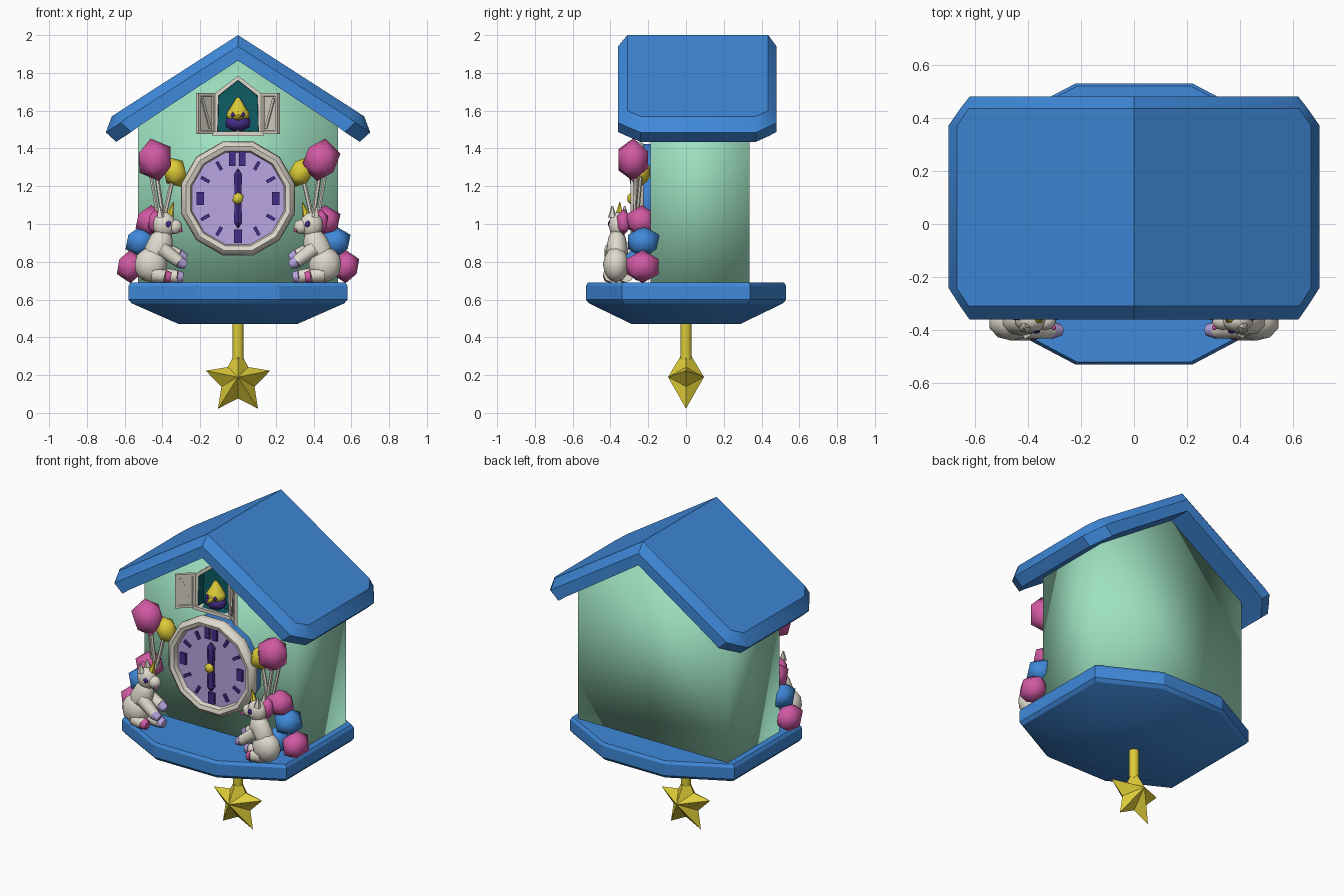
import bpy, bmesh, math
from mathutils import Vector, Matrix

if "Cube" in bpy.data.objects:
    bpy.data.objects.remove(bpy.data.objects["Cube"])


def material(name, rgb):
    m = bpy.data.materials.new(name)
    m.use_nodes = True
    m.diffuse_color = (*rgb, 1)
    m.node_tree.nodes["Principled BSDF"].inputs["Base Color"].default_value = (*rgb, 1)
    return m


BLUE = material("blue", (.05, .25, .70))
MINT = material("mint", (.34, .75, .53))
PINK = material("pink", (.64, .10, .37))
GOLD = material("gold", (.73, .60, .04))
IVORY = material("ivory", (.74, .70, .61))
LILAC = material("lilac", (.49, .38, .76))
PURPLE = material("purple", (.06, .025, .25))
TEAL = material("teal", (.004, .11, .13))


def finish(bm, name, *mats, angle=40):
    """Turn a bmesh into an object, smooth except over edges sharper than angle."""
    bmesh.ops.recalc_face_normals(bm, faces=bm.faces[:])
    for f in bm.faces:
        f.smooth = True
    for e in bm.edges:
        e.smooth = e.calc_face_angle(0) < math.radians(angle)
    me = bpy.data.meshes.new(name)
    bm.to_mesh(me)
    bm.free()
    for m in mats:
        me.materials.append(m)
    ob = bpy.data.objects.new(name, me)
    bpy.context.collection.objects.link(ob)
    return ob


def loft(name, rings, mat, angle=40):
    """Skin a list of equal rings and cap both ends."""
    bm = bmesh.new()
    vs = [[bm.verts.new(p) for p in r] for r in rings]
    n = len(vs[0])
    for a, b in zip(vs, vs[1:]):
        for i in range(n):
            bm.faces.new((a[i], a[(i + 1) % n], b[(i + 1) % n], b[i]))
    bm.faces.new(vs[0])
    bm.faces.new(vs[-1])
    return finish(bm, name, mat, angle=angle)


def lathe(name, profile, cz, n, mat, angle=40):
    """Revolve (radius, y) points about a front-to-back axis at height cz."""
    turn = [2 * math.pi * (i + .5) / n for i in range(n)]
    return loft(name, [[(r * math.sin(t), y, cz + r * math.cos(t)) for t in turn]
                       for r, y in profile], mat, angle)


def ball(name, c, r, mat, tilt=0, detail=2):
    bm = bmesh.new()
    bmesh.ops.create_icosphere(bm, subdivisions=detail, radius=1)
    bm.transform(Matrix.Translation(c) @ Matrix.Rotation(tilt, 4, 'Y')
                 @ Matrix.Diagonal((*r, 1)))
    return finish(bm, name, mat, angle=60)


def rod(name, a, b, r1, r2, mat, n=8):
    a, b = Vector(a), Vector(b)
    bm = bmesh.new()
    bmesh.ops.create_cone(bm, cap_ends=True, segments=n, radius1=r1, radius2=r2,
                          depth=(b - a).length)
    q = (b - a).to_track_quat('Z', 'Y').to_matrix().to_4x4()
    bm.transform(Matrix.Translation((a + b) / 2) @ q)
    return finish(bm, name, mat, angle=50)


def box(name, c, size, mat, ry=0, rz=0, panel=False):
    bm = bmesh.new()
    bmesh.ops.create_cube(bm, size=1)
    bm.transform(Matrix.Diagonal((*size, 1)))
    if panel:
        sides = [f for f in bm.faces if abs(f.normal.y) > .9]
        bmesh.ops.inset_individual(bm, faces=sides, thickness=.022)
        bmesh.ops.inset_individual(bm, faces=sides, thickness=.004, depth=-.007)
    bm.transform(Matrix.Translation(c) @ Matrix.Rotation(rz, 4, 'Z')
                 @ Matrix.Rotation(ry, 4, 'Y'))
    return finish(bm, name, mat)


def mirrored(half):
    """Close a right-half outline whose first and last points lie on x = 0."""
    return half + [(-x, z) for x, z in reversed(half[1:-1])]


# House body: a pentagonal block with softened shading
wall = [(.53, .66), (.53, 1.52), (0, 1.88), (-.53, 1.52), (-.53, .66)]
loft("house_body", [[(x, y, z) for x, z in wall] for y in (-.187, .335)], MINT, 180)


# Roof: folded slab with trimmed ends and corners
def roof_ring(y, drop, pull):
    half = [(0, 2 - drop), (.668 - pull, 1.57 + .65 * pull - drop),
            (.70 - pull, 1.485 + .65 * pull), (.645 - pull, 1.435 + .65 * pull),
            (.59 - pull, 1.475 + .66 * pull), (0, 1.865)]
    return [(x, y, z) for x, z in mirrored(half)]


loft("roof", [roof_ring(*s) for s in (
    (-.36, .06, .08), (-.31, 0, .045), (-.24, 0, 0),
    (.37, 0, 0), (.435, 0, .045), (.48, .06, .08))], BLUE, 35)

# Platform: octagonal tray that narrows underneath
corner = [(.58, .34), (.22, .53)]
octagon = corner + [(-x, y) for x, y in corner[::-1]]
octagon += [(-x, -y) for x, y in octagon]
loft("platform", [[(x * s, y * s, z) for x, y in octagon] for s, z in (
    (.98, .69), (1, .672), (1, .60), (.97, .58), (.54, .47))], BLUE, 25)

# Pendulum: rod and faceted five-pointed star
rod("pendulum_rod", (0, 0, .28), (0, 0, .5), .03, .03, GOLD, 10)
bm = bmesh.new()
tips = [bm.verts.new((r * math.sin(i * math.pi / 5), 0, .168 + r * math.cos(i * math.pi / 5)))
        for i in range(10) for r in [(.18, .092)[i % 2]]]
for y in (-.095, .095):
    apex = bm.verts.new((0, y, .19))
    for i in range(10):
        bm.faces.new((tips[i], tips[(i + 1) % 10], apex))
finish(bm, "pendulum_star", GOLD, angle=25)

# Clock: backing, rim, dial
CZ = 1.135
lathe("clock_backing", [(.30, -.17), (.30, -.24)], CZ, 12, BLUE)
lathe("clock_rim", [(.30, -.225), (.312, -.24), (.308, -.275), (.285, -.293),
                    (.26, -.285), (.25, -.25)], CZ, 12, IVORY, 45)
lathe("clock_dial", [(.255, -.24), (.255, -.258)], CZ, 24, LILAC)

# Hour marks: heavy blocks at the quarters, thin bars between
for h in range(12):
    a = h * math.pi / 6
    p = (.2 * math.sin(a), -.262, CZ + .2 * math.cos(a))
    if h % 3:
        box("hour_bar", p, (.018, .016, .05), PURPLE, ry=a)
    elif h:
        box("quarter_block", p, (.042, .022, .07), PURPLE)
    else:
        for dx in (-.03, .022):
            box("noon_block", (dx, p[1], p[2] + .01), (.034, .022, .075), PURPLE)

# Hands and hub
for s in (1, -1):
    rod("clock_hand", (0, -.272, CZ), (0, -.272, CZ + s * .125), .02, .025, PURPLE, 6)
    rod("hand_tip", (0, -.272, CZ + s * .125), (0, -.272, CZ + s * .155), .025, .004, PURPLE, 6)
ball("clock_hub", (0, -.29, CZ), (.034, .022, .034), GOLD, detail=1)

# Bird window: gabled frame with a dark recess
half = [(0, 1.785), (.125, 1.69), (.125, 1.47), (0, 1.47)]
bm = bmesh.new()
front = bm.faces.new([bm.verts.new((x, -.25, z)) for x, z in mirrored(half)])
back = bmesh.ops.extrude_face_region(bm, geom=[front], use_keep_orig=True)["geom"]
bmesh.ops.translate(bm, vec=(0, .08, 0), verts=[v for v in back if isinstance(v, bmesh.types.BMVert)])
bmesh.ops.recalc_face_normals(bm, faces=bm.faces[:])
bmesh.ops.inset_individual(bm, faces=[front], thickness=.024)
walls = bmesh.ops.inset_individual(bm, faces=[front], thickness=.002, depth=-.052)["faces"]
for f in walls + [front]:
    f.material_index = 1
finish(bm, "window_frame", IVORY, TEAL)
box("window_sill", (0, -.235, 1.478), (.27, .06, .022), IVORY)

# Bird in the window
ball("bird_body", (0, -.225, 1.535), (.07, .05, .045), PURPLE)
ball("bird_head", (0, -.225, 1.578), (.064, .052, .04), GOLD)
rod("bird_crest", (0, -.225, 1.595), (0, -.225, 1.67), .055, .008, GOLD)
rod("bird_beak", (0, -.265, 1.565), (0, -.315, 1.557), .02, .002, GOLD, 6)

for s, side in ((1, "left"), (-1, "right")):
    def P(x, y, z):
        return (s * x, y, z)

    def blob(part, c, r, mat, tilt=0, detail=2):
        ball(f"{side}_{part}", P(*c), r, mat, s * tilt, detail)

    def limb(part, a, b, r1, r2, mat, n=8):
        rod(f"{side}_{part}", P(*a), P(*b), r1, r2, mat, n)

    # Bird eye and open shutter
    blob("bird_eye", (.028, -.27, 1.578), (.011, .01, .015), PURPLE, detail=1)
    box(f"{side}_shutter", P(.172, -.288, 1.585), (.118, .02, .215), IVORY,
        rz=-s * math.radians(43), panel=True)
    box(f"{side}_shutter_bar", P(.172, -.288, 1.585), (.016, .018, .17), IVORY,
        ry=s * .35, rz=-s * math.radians(43))

    # Balloons and strings
    blob("pink_balloon", (.44, -.28, 1.34), (.105, .092, .115), PINK, .2, 1)
    blob("gold_balloon", (.335, -.245, 1.275), (.07, .065, .085), GOLD, .4, 1)
    limb("pink_balloon_string", (.43, -.265, 1.25), (.395, -.27, 1.02), .012, .012, IVORY, 6)
    limb("gold_balloon_string", (.35, -.25, 1.22), (.395, -.26, 1.02), .012, .012, IVORY, 6)
    limb("outer_string", (.46, -.24, 1.25), (.42, -.26, 1.02), .01, .01, IVORY, 6)

    # Puffy tail tumbling behind the animal
    blob("tail_top", (.46, -.235, 1.015), (.092, .09, .085), PINK, detail=1)
    blob("tail_middle", (.515, -.225, .905), (.09, .095, .085), BLUE, detail=1)
    blob("tail_bottom", (.57, -.23, .775), (.08, .10, .088), PINK, detail=1)
    blob("tail_inner", (.46, -.26, .79), (.08, .08, .09), BLUE, detail=1)

    # Seated horned animal
    blob("haunch", (.46, -.37, .785), (.09, .07, .095), IVORY)
    blob("torso", (.425, -.365, .86), (.072, .056, .13), IVORY, -.35)
    blob("head", (.39, -.362, .995), (.062, .048, .07), IVORY)
    blob("muzzle", (.335, -.365, .985), (.042, .036, .04), IVORY, .2)
    limb("horn", (.365, -.355, 1.035), (.342, -.35, 1.115), .024, .003, GOLD, 6)
    for y in (-.325, -.39):
        limb("ear", (.41, y, 1.035), (.415, y, 1.095), .024, .004, IVORY, 5)
        blob("eye", (.368, -.362 + (.043 if y > -.36 else -.043), 1.0),
             (.016, .009, .02), PURPLE, detail=1)
    blob("mane", (.44, -.33, 1.01), (.04, .04, .07), PINK, detail=1)
    blob("nostril", (.303, -.39, .965), (.011, .012, .01), PINK, detail=1)

    # Raised front legs and stretched hind legs with coloured hooves
    for y, z in ((-.40, .80), (-.335, .835)):
        limb("front_leg", (.405, y + .01, .87), (.31, y, z), .042, .032, IVORY)
        limb("front_hoof", (.312, y, z), (.275, y, z - .018), .034, .022, LILAC)
    for y, x, mat in ((-.405, .385, PINK), (-.33, .32, LILAC)):
        limb("hind_leg", (.45, y + .01, .735), (x, y, .722), .045, .034, IVORY)
        limb("hind_hoof", (x, y, .722), (x - .03, y, .718), .035, .026, mat)
